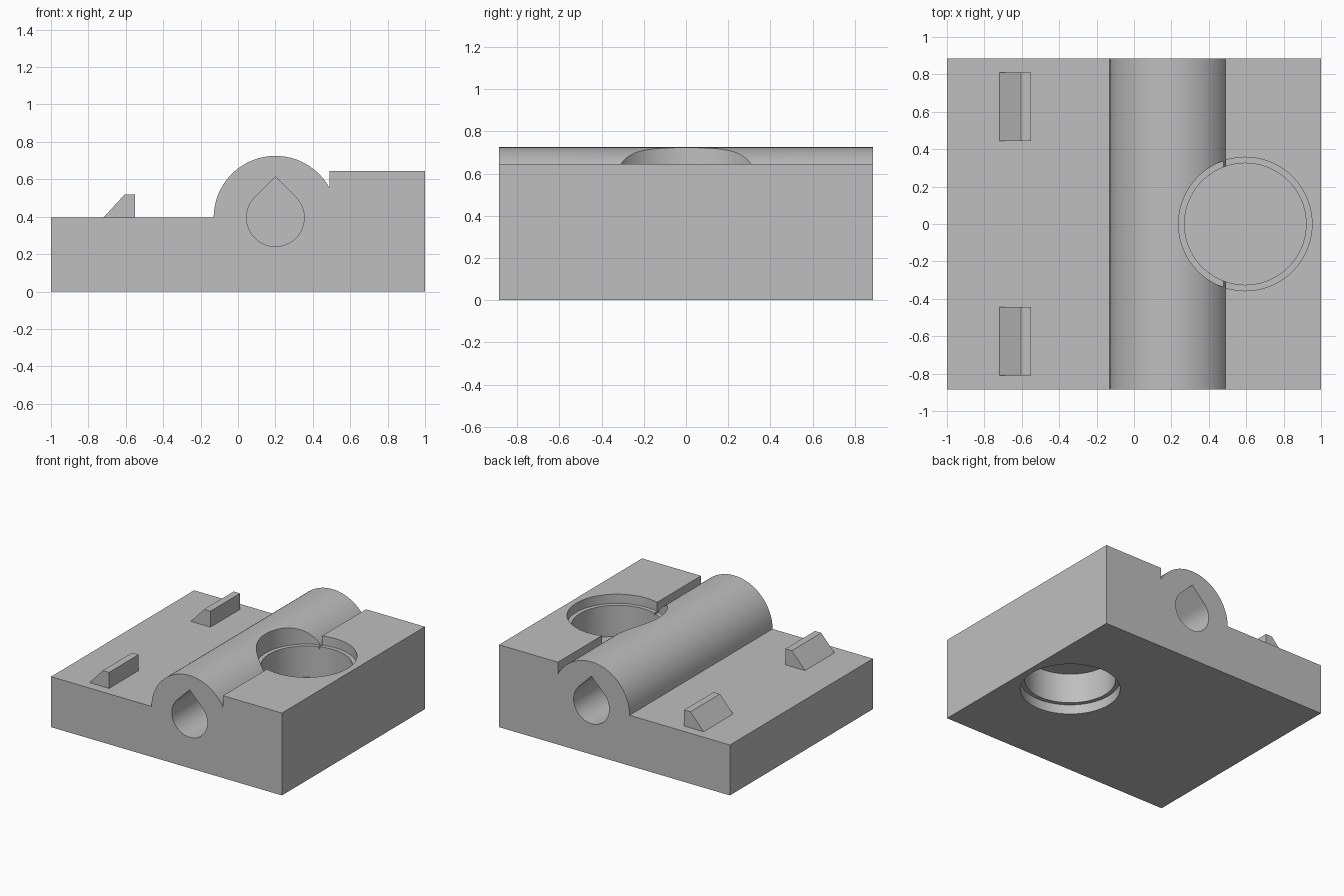
import bpy
import bmesh
from math import cos, sin, pi, radians, acos
from mathutils import Vector

if "Cube" in bpy.data.objects:
    bpy.data.objects.remove(bpy.data.objects["Cube"], do_unlink=True)

grey = bpy.data.materials.new("plain grey")
grey.use_nodes = True
COLOUR = (0.52, 0.52, 0.52, 1)
grey.diffuse_color = COLOUR
grey.node_tree.nodes["Principled BSDF"].inputs["Base Color"].default_value = COLOUR

DEPTH = 0.885               # half the length along y
BASE, SHELF = 0.395, 0.645  # heights of the low and high decks
TUBE_X, TUBE_R = 0.2, 0.33
NOTCH_X = 0.49
WELL_X = 0.595


def extrude(name, points, start, along):
    """Solid made by sweeping a closed loop of points along a vector."""
    bm = bmesh.new()
    face = bm.faces.new([bm.verts.new(Vector(p) + Vector(start)) for p in points])
    swept = bmesh.ops.extrude_face_region(bm, geom=[face])["geom"]
    bmesh.ops.translate(bm, vec=along,
                        verts=[v for v in swept if isinstance(v, bmesh.types.BMVert)])
    bmesh.ops.recalc_face_normals(bm, faces=bm.faces)
    mesh = bpy.data.meshes.new(name)
    bm.to_mesh(mesh)
    bm.free()
    mesh.materials.append(grey)
    obj = bpy.data.objects.new(name, mesh)
    bpy.context.collection.objects.link(obj)
    return obj


def arc(radius, start, end, steps):
    angles = [start + (end - start) * i / steps for i in range(steps + 1)]
    return [(radius * cos(a), radius * sin(a)) for a in angles]


def cut(target, cutter):
    mod = target.modifiers.new("cut", "BOOLEAN")
    mod.operation, mod.solver, mod.object = "DIFFERENCE", "EXACT", cutter
    bpy.context.view_layer.objects.active = target
    bpy.ops.object.modifier_apply(modifier=mod.name)
    bpy.data.objects.remove(cutter, do_unlink=True)


# Body: low deck, half-round tube and high deck in one profile
dome = arc(TUBE_R, pi, acos((NOTCH_X - TUBE_X) / TUBE_R), 64)
profile = [(-1, 0), (-1, BASE)]
profile += [(TUBE_X + x, BASE + z) for x, z in dome]
profile += [(NOTCH_X, SHELF), (1, SHELF), (1, 0)]
body = extrude("body", [(x, 0, z) for x, z in profile],
               (0, -DEPTH, 0), (0, 2 * DEPTH, 0))

# Round wells above and below a thin web, each with a wider rim
for name, radius, low, high in (("upper_well", 0.325, 0.33, 0.9),
                                ("upper_rim", 0.357, 0.573, 0.9),
                                ("lower_well", 0.325, -0.1, 0.31),
                                ("lower_rim", 0.357, -0.1, 0.075)):
    ring = arc(radius, 0, 2 * pi, 96)[:-1]
    cut(body, extrude(name, [(x, y, 0) for x, y in ring],
                      (WELL_X, 0, low), (0, 0, high - low)))

# Teardrop bores, one from each end of the tube
HOLE_R = 0.154
drop = arc(HOLE_R, radians(135), radians(405), 60) + [(0, HOLE_R * 2 ** 0.5)]
for side in (-1, 1):
    cut(body, extrude("bore", [(x, 0, z) for x, z in drop],
                      (TUBE_X, side * 0.36, BASE), (0, side * 0.7, 0)))

# Wedge stops on the low deck
wedge = [(-0.72, BASE), (-0.605, 0.52), (-0.55, 0.52), (-0.55, BASE)]
for side, name in ((-1, "front_stop"), (1, "back_stop")):
    extrude(name, [(x, 0, z) for x, z in wedge],
            (0, side * 0.445, 0), (0, side * 0.365, 0))

# Smooth the curved walls, keep the edges crisp
bpy.ops.object.select_all(action="DESELECT")
body.select_set(True)
bpy.context.view_layer.objects.active = body
bpy.ops.object.shade_smooth_by_angle(angle=radians(25))
